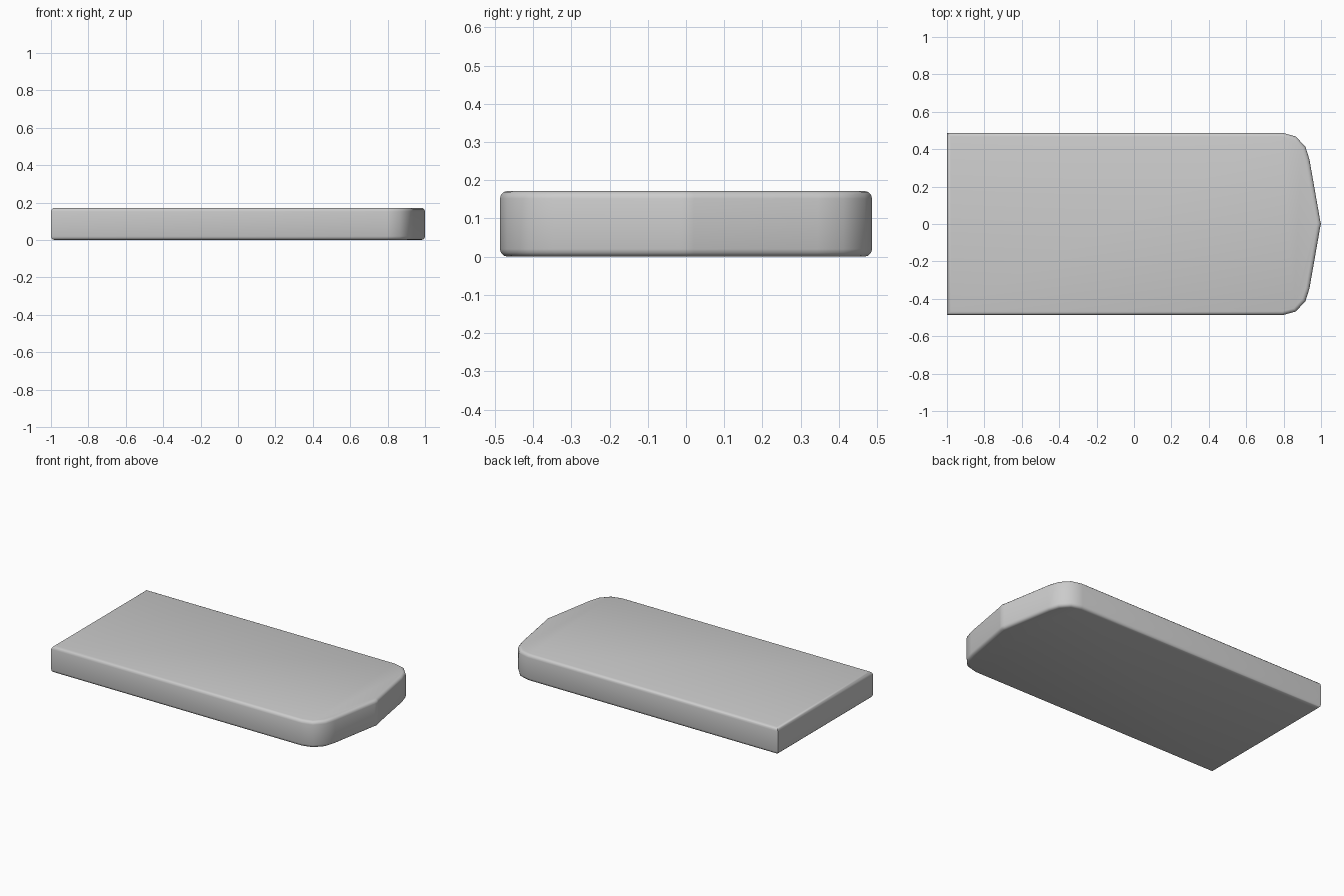
import bpy, bmesh, math

if "Cube" in bpy.data.objects:
    bpy.data.objects.remove(bpy.data.objects["Cube"])

HEIGHT = 0.172

# Half outline: square back corner, rounded shoulder, blunt pointed tip
half = [(-1.0, 0.487), (0.795, 0.487), (0.865, 0.468), (0.917, 0.412),
        (0.938, 0.345), (0.995, 0.02)]
outline = half + [(1.0, 0.0)] + [(x, -y) for x, y in reversed(half)]

# Extrude the outline into a slab
bm = bmesh.new()
base = bm.faces.new([bm.verts.new((x, y, 0)) for x, y in outline])
top = bmesh.ops.extrude_face_region(bm, geom=[base], use_keep_orig=True)
bmesh.ops.translate(bm, vec=(0, 0, HEIGHT),
                    verts=[v for v in top["geom"] if isinstance(v, bmesh.types.BMVert)])
bmesh.ops.recalc_face_normals(bm, faces=bm.faces)

# Round the top and bottom rims, leaving the upright corners crisp
rims = [e for e in bm.edges if abs(e.verts[0].co.z - e.verts[1].co.z) < 1e-4]
bmesh.ops.bevel(bm, geom=rims, offset=0.02, offset_type='OFFSET', segments=3,
                profile=0.5, affect='EDGES', clamp_overlap=True)

mesh = bpy.data.meshes.new("rounded_slab")
bm.to_mesh(mesh)
bm.free()
slab = bpy.data.objects.new("rounded_slab", mesh)
bpy.context.collection.objects.link(slab)

# Smooth the rounded sides
bpy.context.view_layer.objects.active = slab
slab.select_set(True)
bpy.ops.object.shade_smooth_by_angle(angle=math.radians(35))
